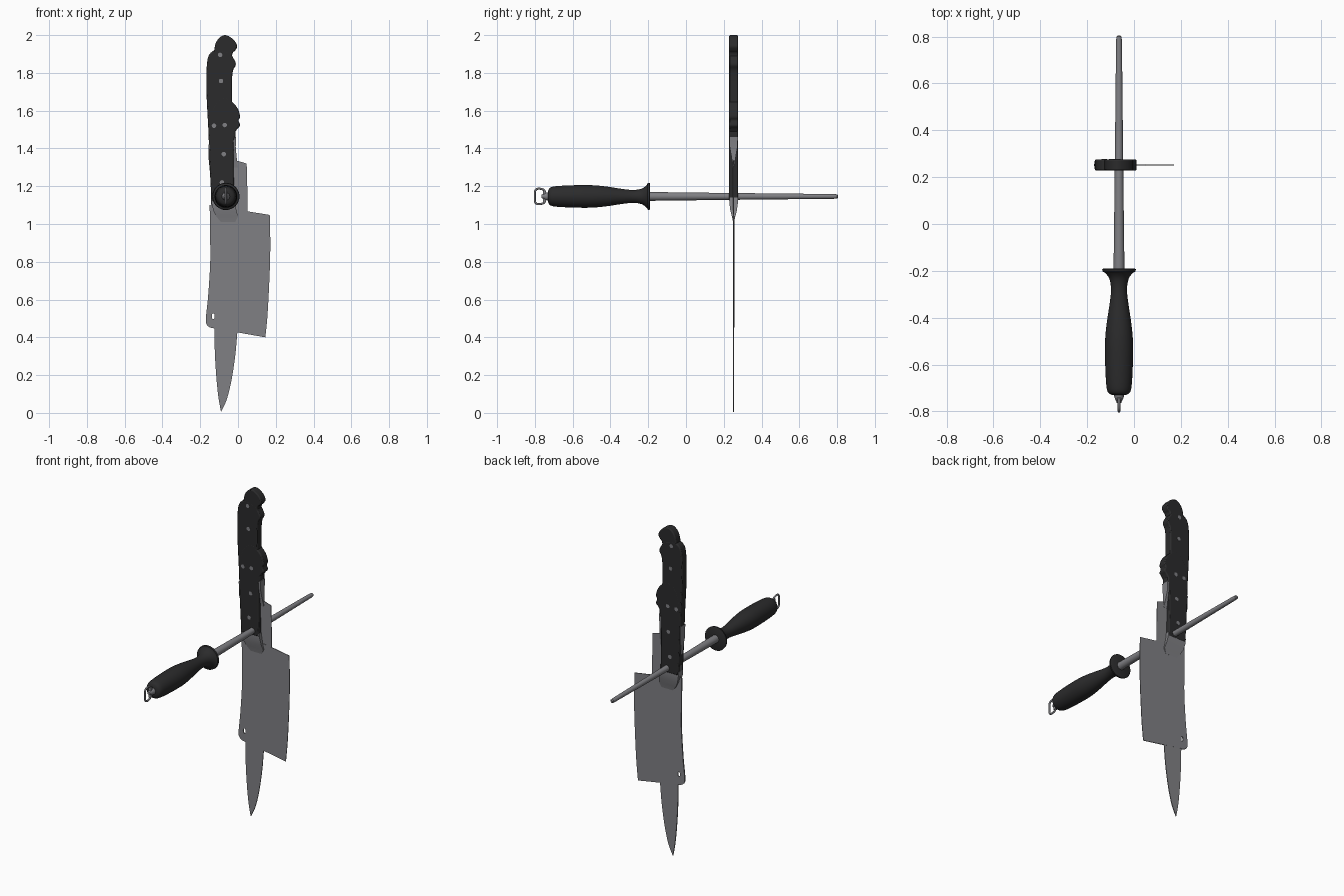
import bpy, bmesh, math
from mathutils import Vector

if "Cube" in bpy.data.objects:
    bpy.data.objects.remove(bpy.data.objects["Cube"])

Y = 0.252            # plane shared by the three knives
RX, RZ = -0.064, 1.146   # axis of the sharpening steel


def material(name, rgb):
    m = bpy.data.materials.new(name)
    m.diffuse_color = (*rgb, 1)
    m.use_nodes = True
    m.node_tree.nodes["Principled BSDF"].inputs["Base Color"].default_value = m.diffuse_color
    return m


BLACK = material("black handle", (0.024, 0.024, 0.025))
STEEL = material("steel", (0.215, 0.215, 0.23))


def finish(bm, name, mat, angle=35):
    bmesh.ops.recalc_face_normals(bm, faces=bm.faces)
    me = bpy.data.meshes.new(name)
    bm.to_mesh(me)
    bm.free()
    me.materials.append(mat)
    ob = bpy.data.objects.new(name, me)
    bpy.context.collection.objects.link(ob)
    bpy.ops.object.select_all(action='DESELECT')
    ob.select_set(True)
    bpy.context.view_layer.objects.active = ob
    bpy.ops.object.shade_smooth_by_angle(angle=math.radians(angle))
    return ob


def smooth(pts, n=5):
    """Open Catmull-Rom curve through the points."""
    p = [Vector(q) for q in pts]
    p = [2 * p[0] - p[1]] + p + [2 * p[-1] - p[-2]]
    out = []
    for i in range(1, len(p) - 2):
        a, b, c, d = p[i - 1:i + 3]
        for k in range(n):
            t = k / n
            out.append(0.5 * (2 * b + (c - a) * t + (2 * a - 5 * b + 4 * c - d) * t * t
                              + (3 * b - a - 3 * c + d) * t ** 3))
    return out + [p[-2]]


def plate(name, outline, half, mat, edge=1.0):
    """Upright plate; edge = thickness ratio at the right (cutting) side."""
    bm = bmesh.new()
    x0 = min(p[0] for p in outline)
    x1 = max(p[0] for p in outline)
    sides = []
    for s in (-1, 1):
        sides.append([bm.verts.new((p[0], Y + s * half * (1 + (edge - 1) * (p[0] - x0) / (x1 - x0)), p[1]))
                      for p in outline])
    f, b = sides
    bm.faces.new(f)
    bm.faces.new(b[::-1])
    n = len(f)
    for i in range(n):
        bm.faces.new((f[i], f[(i + 1) % n], b[(i + 1) % n], b[i]))
    return finish(bm, name, mat)


def handle(name, pts, half):
    ob = plate(name, smooth(pts), half, BLACK)
    bev = ob.modifiers.new("soft edges", 'BEVEL')
    bev.width, bev.segments = 0.006, 2
    bev.limit_method, bev.angle_limit = 'ANGLE', math.radians(60)


def bolster(name, rows):
    """Loft through rows of (z, left, right, half thickness)."""
    bm = bmesh.new()
    rings = [[bm.verts.new((x, Y + s * h, z)) for x, s in ((l, -1), (r, -1), (r, 1), (l, 1))]
             for z, l, r, h in rows]
    for a, b in zip(rings, rings[1:]):
        for i in range(4):
            bm.faces.new((a[i], a[(i + 1) % 4], b[(i + 1) % 4], b[i]))
    bm.faces.new(rings[0])
    bm.faces.new(rings[-1])
    finish(bm, name, STEEL)


def lathe(name, prof, mat, n=32):
    """Turn (y, radius) profile around the steel's axis."""
    bm = bmesh.new()
    rings = [[bm.verts.new((RX + r * math.cos(2 * math.pi * i / n), y,
                            RZ + r * math.sin(2 * math.pi * i / n))) for i in range(n)] for y, r in prof]
    for a, b in zip(rings, rings[1:]):
        for i in range(n):
            bm.faces.new((a[i], a[(i + 1) % n], b[(i + 1) % n], b[i]))
    bm.faces.new(rings[0])
    bm.faces.new(rings[-1])
    return finish(bm, name, mat)


def disc(name, x, z, r, depth, mat):
    bpy.ops.mesh.primitive_cylinder_add(vertices=16, radius=r, depth=depth, location=(x, Y, z),
                                        rotation=(math.pi / 2, 0, 0))
    ob = bpy.context.object
    ob.name = name
    ob.data.materials.append(mat)
    return ob


# --- Chef knife ---
chef_edge = smooth([(-0.09, 0.005), (-0.06, 0.07), (-0.035, 0.17), (-0.015, 0.3), (-0.004, 0.42),
                    (0.015, 0.65), (0.035, 0.95), (0.05, 1.08), (0.046, 1.32)])
chef_spine = smooth([(-0.125, 1.34), (-0.125, 0.7), (-0.125, 0.42), (-0.119, 0.25), (-0.106, 0.1),
                     (-0.09, 0.005)])
plate("chef_blade", chef_edge + [Vector((-0.005, 1.335))] + chef_spine[:-1], 0.0032, STEEL, 0.4)
bolster("chef_bolster", [(1.30, -0.125, 0.0, 0.003), (1.36, -0.13, -0.008, 0.012),
                         (1.41, -0.135, -0.012, 0.021), (1.46, -0.135, -0.010, 0.0225)])
handle("chef_handle", [(-0.135, 1.44), (-0.14, 1.6), (-0.135, 1.78), (-0.126, 1.92), (-0.108, 1.975),
                       (-0.07, 2.0), (-0.028, 1.98), (-0.005, 1.945), (-0.014, 1.92), (-0.03, 1.9),
                       (-0.032, 1.83), (-0.038, 1.72), (-0.028, 1.6), (-0.014, 1.5), (-0.014, 1.45)], 0.0235)

# --- Slim knife ---
slim_edge = smooth([(-0.115, 0.5), (-0.075, 0.65), (-0.055, 0.9), (-0.04, 1.28)])
plate("slim_blade", slim_edge + [Vector(p) for p in ((-0.145, 1.28), (-0.14, 1.0), (-0.122, 0.6))],
      0.003, STEEL, 0.4)
bolster("slim_bolster", [(1.22, -0.145, -0.045, 0.003), (1.29, -0.15, -0.035, 0.012),
                         (1.34, -0.155, -0.03, 0.021), (1.42, -0.156, -0.03, 0.0225)])
handle("slim_handle", [(-0.152, 1.36), (-0.157, 1.5), (-0.167, 1.7), (-0.165, 1.84), (-0.15, 1.9),
                       (-0.11, 1.922), (-0.05, 1.91), (-0.02, 1.87), (-0.012, 1.842), (-0.027, 1.81),
                       (-0.032, 1.74), (-0.03, 1.6), (-0.03, 1.36)], 0.0238)

# --- Cleaver ---
cleaver_edge = smooth([(0.145, 0.4), (0.157, 0.53), (0.168, 0.75), (0.171, 0.9), (0.168, 1.048)])
cleaver_spine = smooth([(-0.15, 1.1), (-0.148, 0.95), (-0.147, 0.8), (-0.158, 0.62), (-0.17, 0.5),
                        (-0.165, 0.467), (-0.145, 0.451), (-0.12, 0.447)])
cleaver = plate("cleaver_blade", cleaver_edge + [Vector((0.0, 1.075))] + cleaver_spine, 0.0036, STEEL, 0.4)
hole = disc("hole_cutter", -0.131, 0.512, 0.008, 0.1, STEEL)
hole.scale = (1, 1.9, 1)
hole.hide_render = True
hole.hide_set(True)
cut = cleaver.modifiers.new("hanging hole", 'BOOLEAN')
cut.object, cut.operation, cut.solver = hole, 'DIFFERENCE', 'EXACT'
bolster("cleaver_bolster", [(1.01, -0.09, -0.015, 0.003), (1.04, -0.115, 0.0, 0.009), (1.07, -0.13, -0.008, 0.017),
                            (1.11, -0.14, -0.015, 0.0225), (1.14, -0.142, -0.018, 0.022)])
handle("cleaver_handle", [(-0.14, 1.12), (-0.147, 1.25), (-0.152, 1.4), (-0.147, 1.56), (-0.12, 1.64),
                          (-0.07, 1.67), (-0.03, 1.645), (-0.002, 1.612), (0.011, 1.57), (0.003, 1.548),
                          (0.011, 1.522), (-0.006, 1.5), (-0.02, 1.46), (-0.023, 1.3), (-0.02, 1.12)], 0.0241)

# --- Rivets through the handles ---
for i, (x, z) in enumerate([(-0.095, 1.895), (-0.09, 1.757), (-0.07, 1.524), (-0.127, 1.52),
                            (-0.075, 1.37), (-0.085, 1.22)]):
    disc(f"rivet_{i + 1}", x, z, 0.012, 0.0492, STEEL)

# --- Sharpening steel: rod, grip and hanging ring ---
lathe("steel_rod", [(-0.21, 0.0235), (0.2, 0.0185), (0.78, 0.0125), (0.8, 0.011), (0.805, 0.006)], STEEL)
grip = smooth([(-0.73, 0.03), (-0.72, 0.046), (-0.69, 0.054), (-0.6, 0.059), (-0.5, 0.0595), (-0.42, 0.052),
               (-0.34, 0.04), (-0.28, 0.034), (-0.235, 0.041), (-0.21, 0.058), (-0.203, 0.07)], 4)
lathe("steel_grip", grip + [Vector((-0.193, 0.072)), Vector((-0.19, 0.066))], BLACK)
lathe("ring_stem", [(-0.765, 0.009), (-0.755, 0.013), (-0.74, 0.02), (-0.72, 0.022)], STEEL, 16)
pin = plate("ring_pin", [(RX - 0.008, RZ - 0.03), (RX + 0.008, RZ - 0.03), (RX + 0.008, RZ + 0.03),
                         (RX - 0.008, RZ + 0.03)], 0.008, STEEL)
pin.location.y = -0.748 - Y
cu = bpy.data.curves.new("hanging_ring", 'CURVE')
cu.dimensions = '3D'
cu.bevel_depth, cu.bevel_resolution = 0.0055, 2
loop = smooth([(-0.748, 0.028), (-0.755, 0.036), (-0.775, 0.041), (-0.79, 0.039), (-0.799, 0.028),
               (-0.8, 0.0), (-0.799, -0.028), (-0.79, -0.039), (-0.775, -0.041), (-0.755, -0.036),
               (-0.748, -0.028)], 3)
sp = cu.splines.new('POLY')
sp.points.add(len(loop) - 1)
for pt, (y, z) in zip(sp.points, loop):
    pt.co = (RX, y, RZ + z, 1)
cu.use_fill_caps = True
cu.materials.append(STEEL)
bpy.context.collection.objects.link(bpy.data.objects.new("hanging_ring", cu))
